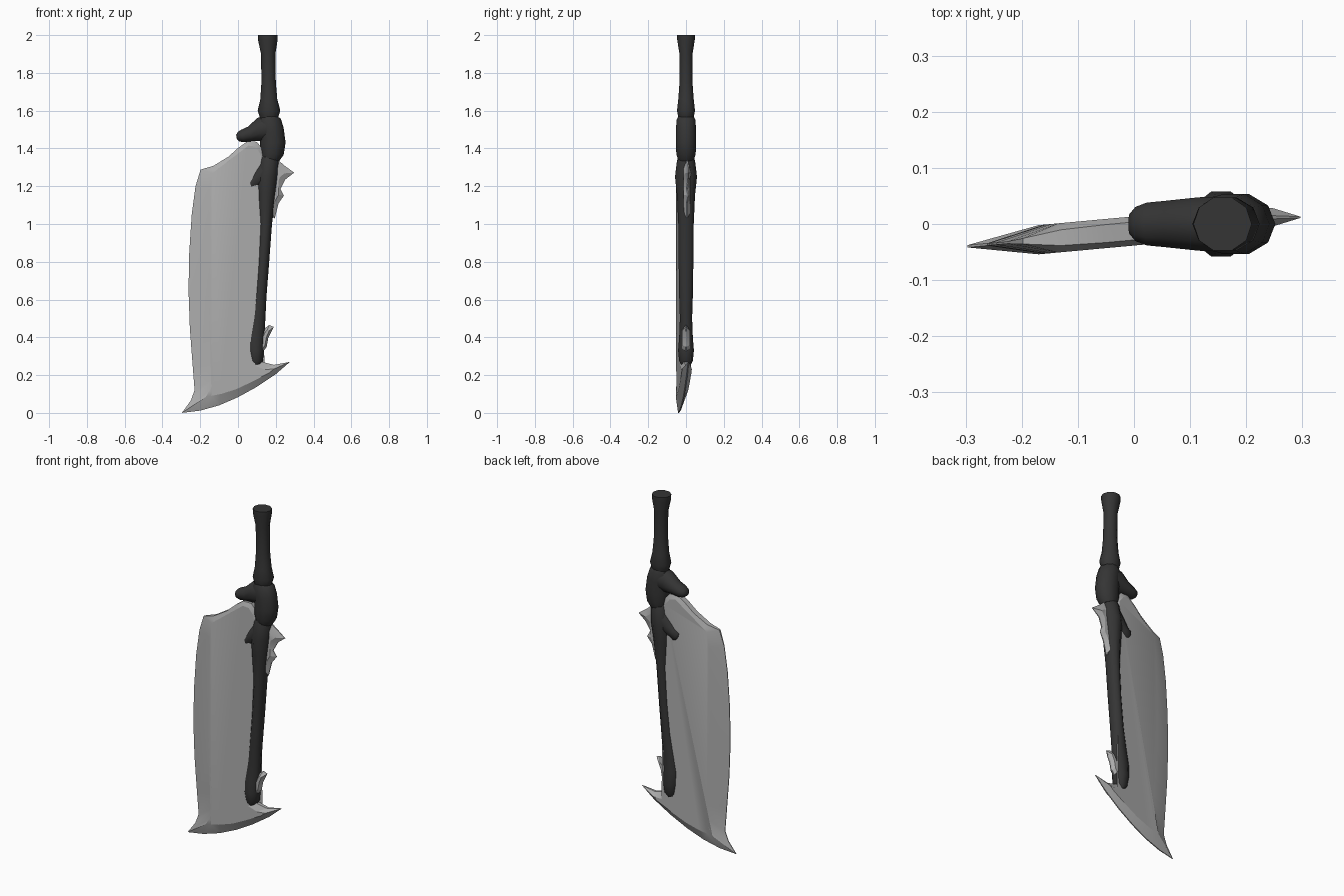
import bpy, bmesh, math
from mathutils import Vector


def material(name, v):
    m = bpy.data.materials.new(name)
    m.diffuse_color = (v, v, v, 1)
    return m


DARK = material("dark_iron", 0.035)
STEEL = material("grey_steel", 0.42)


def finish(name, bm, mat, angle):
    bmesh.ops.recalc_face_normals(bm, faces=bm.faces)
    me = bpy.data.meshes.new(name)
    bm.to_mesh(me)
    bm.free()
    ob = bpy.data.objects.new(name, me)
    bpy.context.collection.objects.link(ob)
    me.materials.append(mat)
    bpy.ops.object.select_all(action='DESELECT')
    ob.select_set(True)
    bpy.context.view_layer.objects.active = ob
    bpy.ops.object.shade_smooth_by_angle(angle=math.radians(angle))
    return ob


def tube(name, rings, sides=10):
    """Loft of ellipses along a path in the xz plane: (x, z, radius, y radius)."""
    bm = bmesh.new()
    loops = []
    for i, (x, z, r, ry) in enumerate(rings):
        a, b = rings[max(i - 1, 0)], rings[min(i + 1, len(rings) - 1)]
        t = Vector((b[0] - a[0], b[1] - a[1])).normalized()
        loop = []
        for k in range(sides):
            an = 2 * math.pi * k / sides
            c, s = math.cos(an) * r, math.sin(an) * ry
            loop.append(bm.verts.new((x - t.y * c, s, z + t.x * c)))
        loops.append(loop)
    for p, q in zip(loops, loops[1:]):
        for k in range(sides):
            n = (k + 1) % sides
            bm.faces.new((p[k], p[n], q[n], q[k]))
    bm.faces.new(loops[0])
    bm.faces.new(loops[-1])
    return finish(name, bm, DARK, 45)


def bevelled_plate(name, pairs, plane, thick):
    """Plate from (outer x, z, half thickness, inner x, z) rows, bevelled on both sides."""
    bm = bmesh.new()
    rims, caps = [], []
    for side in (-1, 1):
        rims.append([bm.verts.new((x, plane(x) + side * h, z)) for x, z, h, _, _ in pairs])
        caps.append([bm.verts.new((x, plane(x) + side * thick, z)) for _, _, _, x, z in pairs])
    n = len(pairs)
    for k in range(n):
        j = (k + 1) % n
        for rim, cap in zip(rims, caps):
            bm.faces.new((rim[k], rim[j], cap[j], cap[k]))
        bm.faces.new((rims[0][k], rims[0][j], rims[1][j], rims[1][k]))
    for cap in caps:
        bm.faces.new(cap)
    bmesh.ops.triangulate(bm, faces=[f for f in bm.faces if len(f.verts) > 4])
    return finish(name, bm, STEEL, 20)


# grip with flared pommel
tube("grip", [(.158, 2.0, .052, .050), (.158, 1.975, .052, .049), (.16, 1.90, .038, .036),
              (.162, 1.75, .038, .036), (.163, 1.66, .045, .043), (.164, 1.60, .060, .050),
              (.164, 1.575, .052, .045), (.164, 1.55, .045, .04)])

# guard body and its hooked knob
tube("guard", [(.168, 1.575, .038, .04), (.165, 1.55, .062, .052), (.178, 1.50, .064, .056),
               (.184, 1.43, .068, .056), (.180, 1.375, .062, .054), (.172, 1.345, .048, .045)])
tube("guard_knob", [(.19, 1.51, .068, .053), (.12, 1.50, .064, .05), (.065, 1.477, .040, .044),
                    (.025, 1.466, .034, .040), (.004, 1.462, .026, .032), (-.008, 1.460, .012, .018)])

# shaft along the blade's back, with its side knob
tube("shaft", [(.168, 1.36, .042, .040), (.166, 1.335, .050, .050), (.155, 1.25, .056, .061),
               (.150, 1.15, .048, .050), (.146, 1.0, .034, .043), (.133, .80, .032, .041),
               (.117, .62, .034, .038), (.103, .50, .042, .034), (.092, .40, .048, .038),
               (.093, .33, .044, .044), (.095, .275, .037, .038), (.088, .255, .026, .026)])
tube("shaft_knob", [(.165, 1.29, .062, .050), (.115, 1.245, .050, .045), (.075, 1.214, .035, .035),
                    (.053, 1.198, .037, .032), (.044, 1.192, .026, .022)])


# blade, slightly tilted, bevelled to the cutting edge
def tilt(x):
    return -.04 + .092 * (x + .3)


bevelled_plate("blade", [
    (-.297, .0, .002, -.17, .085), (-.25, .065, .002, -.15, .12), (-.23, .12, .002, -.13, .18),
    (-.24, .25, .002, -.135, .27), (-.255, .45, .002, -.148, .45), (-.262, .65, .002, -.156, .65),
    (-.258, .85, .002, -.160, .85), (-.245, 1.05, .002, -.155, 1.05), (-.225, 1.2, .002, -.147, 1.18),
    (-.198, 1.288, .005, -.135, 1.27), (-.13, 1.308, .014, -.115, 1.285), (-.05, 1.357, .016, -.04, 1.335),
    (.0, 1.402, .016, .01, 1.38), (.05, 1.438, .016, .055, 1.415), (.10, 1.435, .016, .09, 1.41),
    (.135, 1.39, .016, .12, 1.37), (.14, 1.2, .02, .13, 1.2), (.14, .95, .02, .13, .95),
    (.115, .62, .02, .105, .62), (.09, .40, .02, .08, .40), (.11, .275, .012, .09, .25),
    (.19, .254, .008, .14, .23), (.275, .27, .002, .19, .232), (.2, .205, .003, .165, .212),
    (.1, .138, .003, .075, .165), (.0, .083, .003, -.01, .125), (-.1, .04, .003, -.09, .1),
    (-.2, .012, .003, -.14, .09)], tilt, .026)

# thorns on the back of the shaft
bevelled_plate("upper_thorns", [
    (.205, 1.345, .004, .19, 1.32), (.245, 1.31, .003, .215, 1.29), (.297, 1.272, .001, .245, 1.268),
    (.25, 1.235, .003, .22, 1.245), (.225, 1.185, .003, .205, 1.19), (.243, 1.15, .001, .215, 1.155),
    (.215, 1.11, .003, .195, 1.12), (.195, 1.03, .002, .18, 1.06), (.15, 1.05, .008, .16, 1.08),
    (.15, 1.33, .008, .16, 1.30)], lambda x: .012 if x > .24 else .005, .017)
bevelled_plate("lower_thorn", [
    (.125, .40, .008, .13, .395), (.145, .45, .004, .143, .425), (.165, .465, .002, .155, .44),
    (.190, .455, .001, .165, .435), (.16, .395, .003, .150, .40), (.152, .35, .003, .143, .36),
    (.13, .32, .003, .13, .34), (.10, .34, .008, .115, .36)], lambda x: .0, .02)
